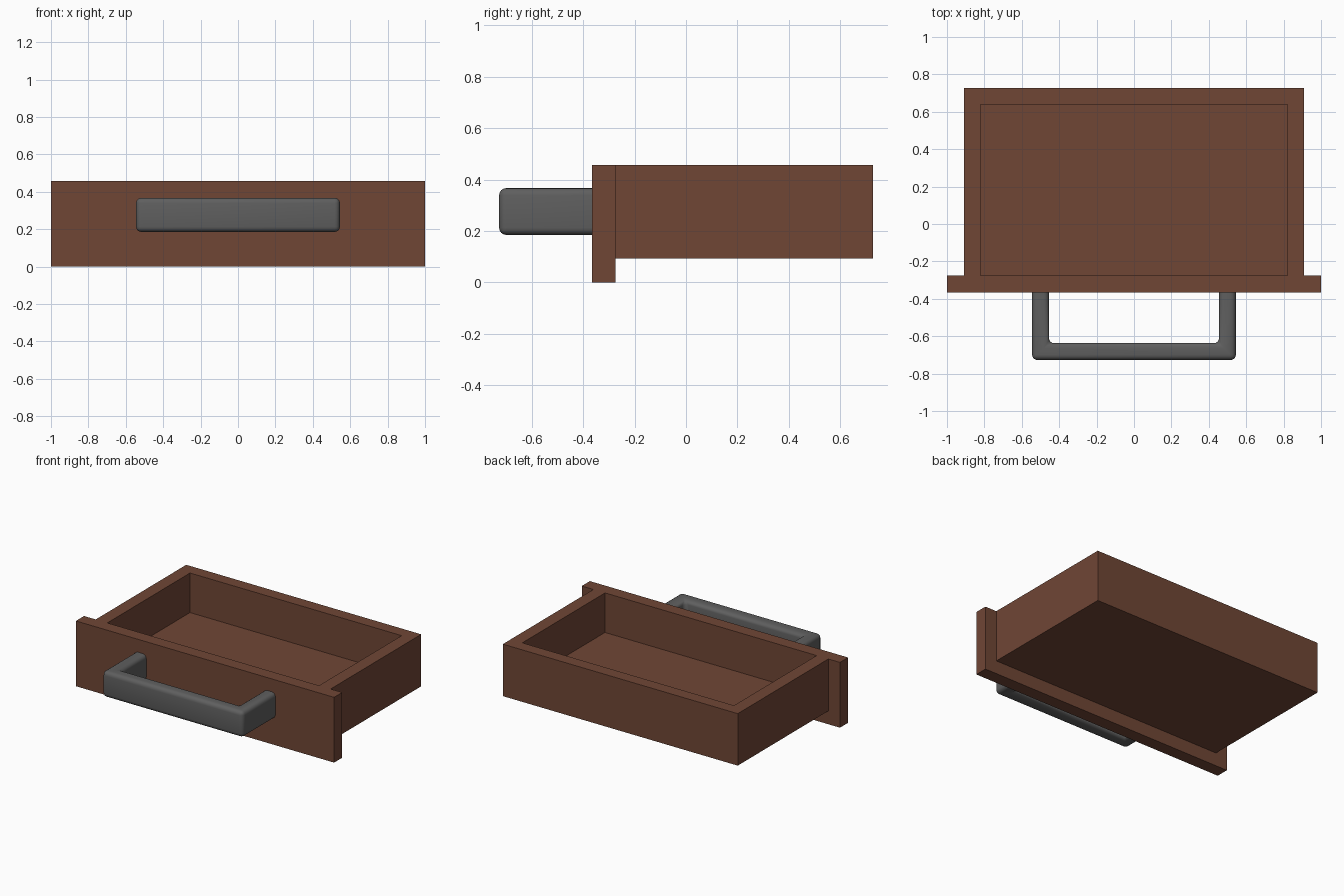
import bpy, bmesh, math

if "Cube" in bpy.data.objects:
    bpy.data.objects.remove(bpy.data.objects["Cube"])


def material(name, color):
    m = bpy.data.materials.new(name)
    m.diffuse_color = (*color, 1)
    m.use_nodes = True
    m.node_tree.nodes["Principled BSDF"].inputs["Base Color"].default_value = m.diffuse_color
    return m


def make_object(name, bm, mat):
    bmesh.ops.recalc_face_normals(bm, faces=bm.faces[:])
    me = bpy.data.meshes.new(name)
    bm.to_mesh(me)
    bm.free()
    ob = bpy.data.objects.new(name, me)
    bpy.context.collection.objects.link(ob)
    me.materials.append(mat)
    return ob


def box(name, lo, hi, mat):
    bm = bmesh.new()
    bmesh.ops.create_cube(bm, size=1)
    for v in bm.verts:
        v.co = [(a + b) / 2 + c * (b - a) for a, b, c in zip(lo, hi, v.co)]
    return make_object(name, bm, mat)


wood = material("brown wood", (0.162, 0.061, 0.036))
metal = material("dark grey metal", (0.114, 0.114, 0.114))

FRONT, BACK = -0.365, -0.275     # faces of the front panel
TOP = 0.457

# Front panel, overhanging the tray at the sides and below
box("front_panel", (-1, FRONT, 0), (1, BACK, TOP), wood)

# Tray: solid block with the cavity cut out, open towards the panel
tray = box("drawer_tray", (-0.91, BACK, 0.093), (0.91, 0.727, TOP), wood)
cutter = box("cavity_cutter", (-0.82, BACK - 0.1, 0.18), (0.82, 0.64, 1), wood)
cutter.hide_render = True
cutter.hide_set(True)
cut = tray.modifiers.new("cavity", 'BOOLEAN')
cut.operation = 'DIFFERENCE'
cut.solver = 'EXACT'
cut.object = cutter

# Handle: U-shaped outline extruded upwards, edges rounded except at the panel
right = [(0.455, FRONT), (0.545, FRONT), (0.545, -0.727), (-0.545, -0.727),
         (-0.545, FRONT), (-0.455, FRONT), (-0.455, -0.637), (0.455, -0.637)]
bm = bmesh.new()
base = bm.faces.new([bm.verts.new((x, y, 0.185)) for x, y in right])
ext = bmesh.ops.extrude_face_region(bm, geom=[base])
for v in ext["geom"]:
    if isinstance(v, bmesh.types.BMVert):
        v.co.z = 0.367
bm.faces.ensure_lookup_table()
if base.is_valid and len(base.edges[0].link_faces) < 2:
    bmesh.ops.holes_fill(bm, edges=bm.edges[:])
bmesh.ops.recalc_face_normals(bm, faces=bm.faces[:])
at_panel = lambda e: all(abs(v.co.y - FRONT) < 1e-4 for v in e.verts)
bmesh.ops.bevel(bm, geom=[e for e in bm.edges if not at_panel(e)], offset=0.028,
                segments=4, profile=0.5, affect='EDGES', clamp_overlap=True)
handle = make_object("handle", bm, metal)
bpy.context.view_layer.objects.active = handle
handle.select_set(True)
bpy.ops.object.shade_smooth_by_angle(angle=math.radians(40))
